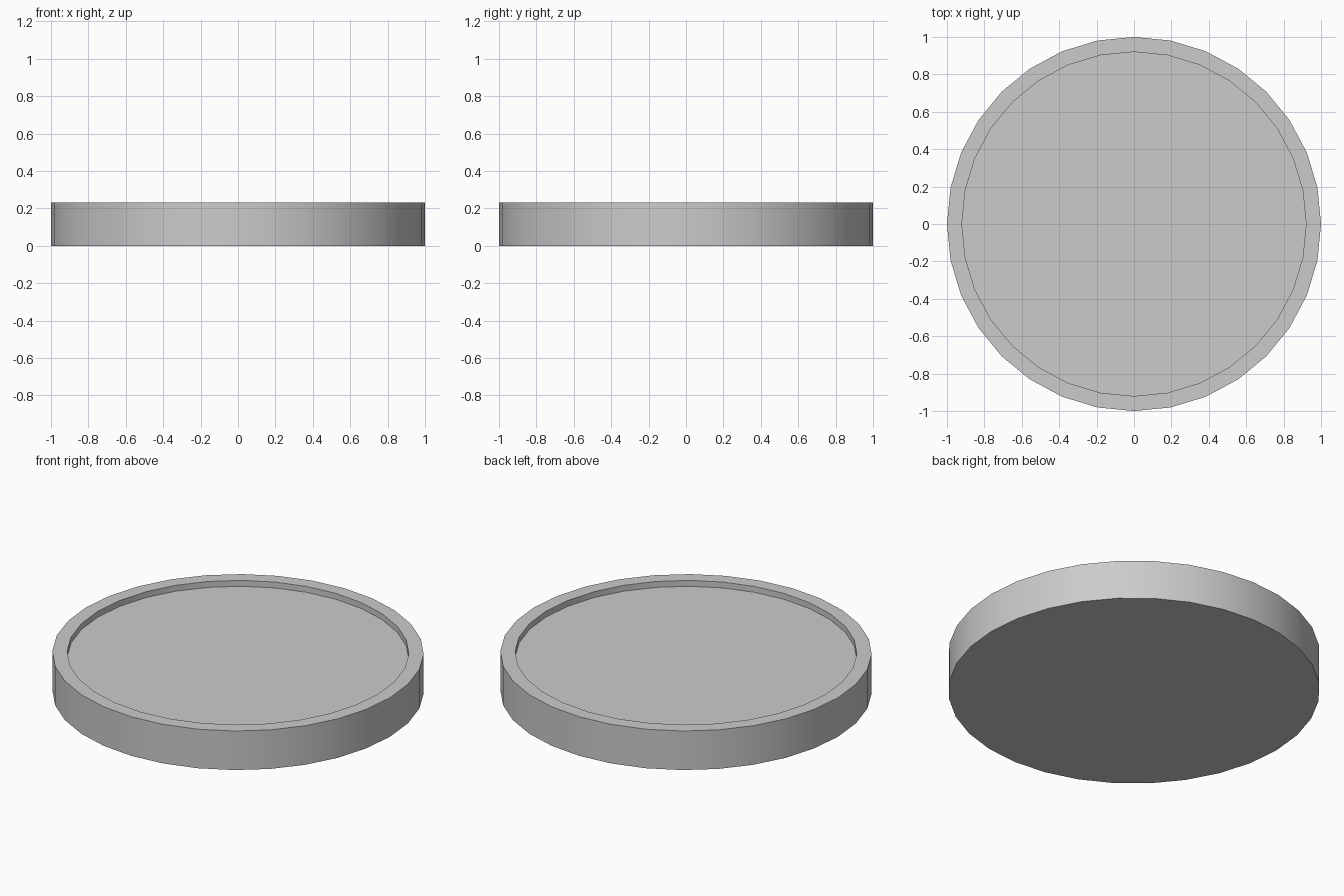
import bpy, bmesh, math

if "Cube" in bpy.data.objects:
    bpy.data.objects.remove(bpy.data.objects["Cube"])

SIDES = 32
HEIGHT = 0.232
RECESS = 0.035

# Round dish body: solid disc with a shallow recessed top inside a rim
bm = bmesh.new()


def ring(radius, z):
    return [bm.verts.new((radius * math.cos(2 * math.pi * i / SIDES),
                          radius * math.sin(2 * math.pi * i / SIDES), z))
            for i in range(SIDES)]


profile = [(1.0, 0.0), (1.0, HEIGHT), (0.92, HEIGHT), (0.92, HEIGHT - RECESS)]
rings = [ring(r, z) for r, z in profile]
for a, b in zip(rings, rings[1:]):
    for i in range(SIDES):
        j = (i + 1) % SIDES
        bm.faces.new((a[i], a[j], b[j], b[i]))

# Underside and recessed floor
bm.faces.new(rings[0][::-1])
bm.faces.new(rings[-1])

mesh = bpy.data.meshes.new("round_base")
bm.to_mesh(mesh)
bm.free()
base = bpy.data.objects.new("round_base", mesh)
bpy.context.collection.objects.link(base)

# Smooth walls with crisp rims
bpy.context.view_layer.objects.active = base
base.select_set(True)
bpy.ops.object.shade_smooth_by_angle(angle=math.radians(30))
